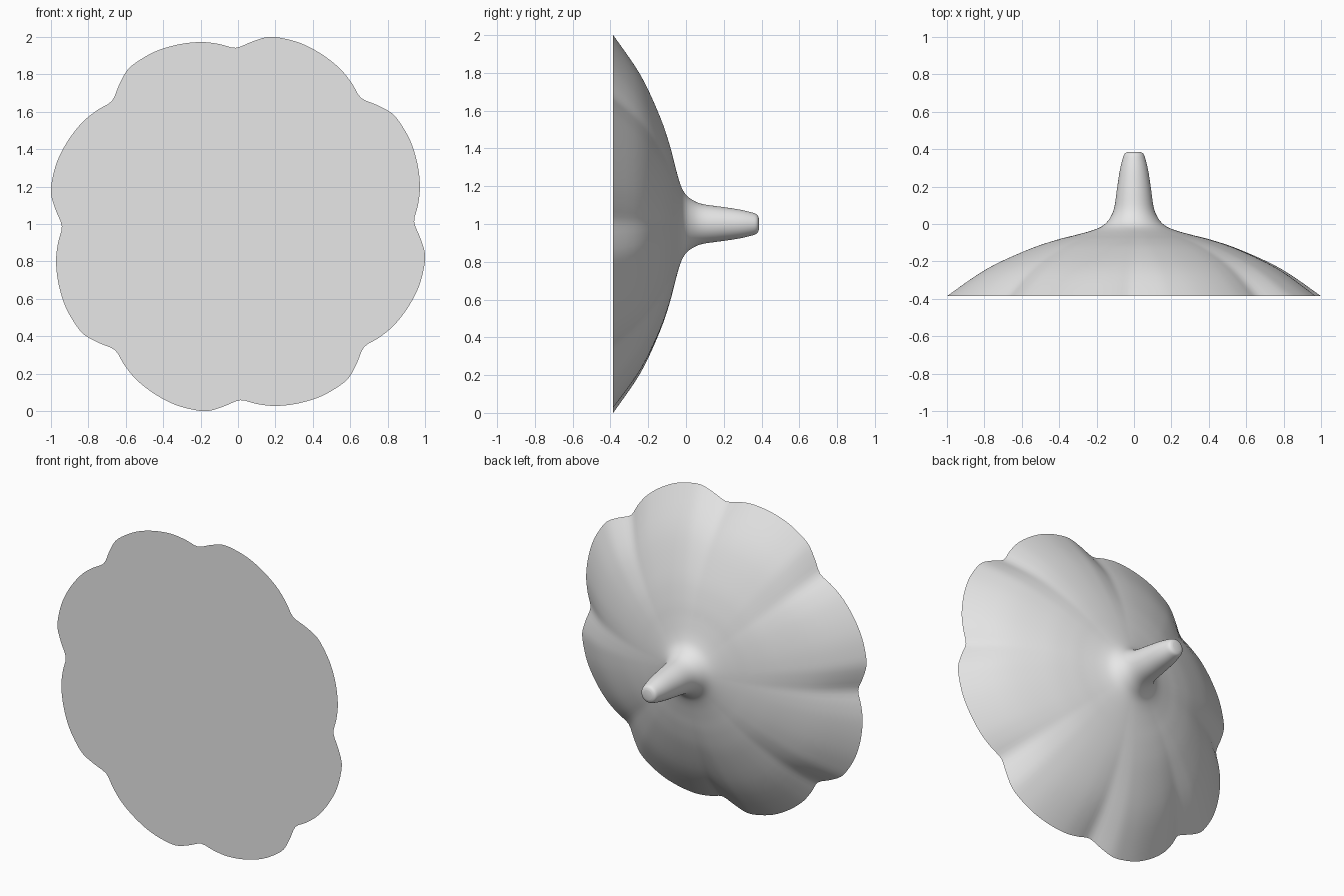
import bpy
import bmesh
from math import cos, sin, radians, tau

if "Cube" in bpy.data.objects:
    bpy.data.objects.remove(bpy.data.objects["Cube"])

LOBES, STEPS = 8, 27
FRONT = -0.386


def spline(a, b, c, d, t):
    """Catmull-Rom interpolation between b and c."""
    return b + 0.5 * t * (c - a + t * (2 * a - 5 * b + 4 * c - d + t * (3 * (b - c) + d - a)))


# Profile from rim to stem tip: (radius, depth)
profile = [(1.0, FRONT), (0.79, -0.24), (0.57, -0.137), (0.42, -0.086),
           (0.31, -0.058), (0.22, -0.033), (0.165, -0.008), (0.13, 0.03),
           (0.106, 0.085), (0.092, 0.18), (0.077, 0.28), (0.062, 0.345),
           (0.05, 0.376), (0.03, 0.386)]

# Radius across one lobe: gentle rise, then a steep fall into the notch
lobe = [0.942, 0.966, 0.990, 1.005, 1.016, 1.023, 1.022, 1.014, 0.977]


def lobe_radius(i):
    f = (i % STEPS) / STEPS * len(lobe)
    k = int(f)
    return spline(*(lobe[(k + j) % len(lobe)] for j in (-1, 0, 1, 2)), f - k)


def smooth_profile(points, cuts=4):
    last = len(points) - 1
    for k in range(last):
        quad = [points[min(max(k + j, 0), last)] for j in (-1, 0, 1, 2)]
        for s in range(cuts):
            yield tuple(spline(*axis, s / cuts) for axis in zip(*quad))
    yield points[-1]


# Fluted cap and stem, swept as rings around the depth axis
count = LOBES * STEPS
bm = bmesh.new()
rings = []
for radius, depth in smooth_profile(profile):
    flute = max(0, (radius - 0.15) / 0.85) ** 1.2
    ring = []
    for i in range(count):
        angle = tau * i / count + radians(0.7)
        r = radius * (1 + flute * (lobe_radius(i) - 1))
        ring.append(bm.verts.new((r * cos(angle), depth, 1 + r * sin(angle))))
    rings.append(ring)
for a, b in zip(rings, rings[1:]):
    for i in range(count):
        j = (i + 1) % count
        bm.faces.new((a[i], a[j], b[j], b[i]))

# Flat front and stem tip, closed as fans
for ring, depth in ((rings[0], FRONT), (rings[-1], profile[-1][1])):
    centre = bm.verts.new((0, depth, 1))
    for i in range(count):
        bm.faces.new((centre, ring[i], ring[(i + 1) % count]))
bmesh.ops.recalc_face_normals(bm, faces=bm.faces)

mesh = bpy.data.meshes.new("fluted_cap_with_stem")
bm.to_mesh(mesh)
bm.free()
cap = bpy.data.objects.new("fluted_cap_with_stem", mesh)
bpy.context.collection.objects.link(cap)

# Plain grey material
grey = bpy.data.materials.new("light grey")
grey.use_nodes = True
grey.diffuse_color = (0.8, 0.8, 0.8, 1)
grey.node_tree.nodes["Principled BSDF"].inputs["Base Color"].default_value = (0.8, 0.8, 0.8, 1)
mesh.materials.append(grey)

bpy.ops.object.select_all(action='DESELECT')
cap.select_set(True)
bpy.context.view_layer.objects.active = cap
bpy.ops.object.shade_smooth_by_angle(angle=radians(30))
